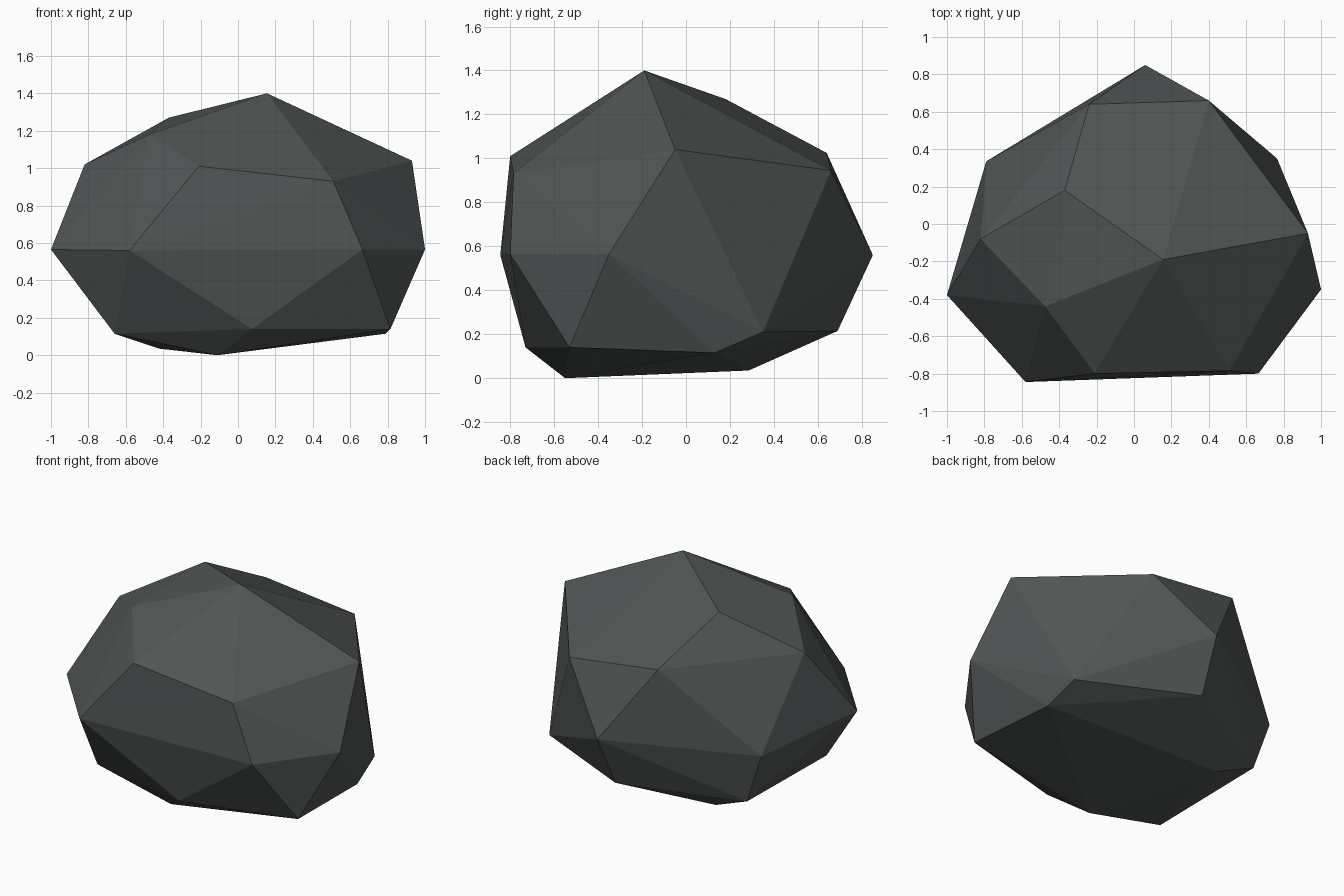
import bpy, bmesh

# Corners of the faceted boulder, listed by height band
crown = [(0.155, -0.19, 1.40), (-0.37, 0.18, 1.27), (-0.475, -0.44, 1.18)]
shoulder = [(-0.82, -0.08, 1.02), (0.93, -0.05, 1.04), (-0.21, -0.80, 1.01),
            (0.51, -0.785, 0.93), (-0.24, 0.64, 1.025), (0.40, 0.66, 0.945)]
girth = [(1.0, -0.35, 0.565), (-1.0, -0.38, 0.565), (-0.58, -0.845, 0.56),
         (0.665, -0.80, 0.565), (0.06, 0.85, 0.56), (-0.79, 0.335, 0.477)]
skirt = [(0.075, -0.73, 0.14), (-0.66, -0.54, 0.115), (0.815, -0.53, 0.14),
         (0.79, 0.13, 0.115), (0.765, 0.35, 0.21), (0.04, 0.69, 0.215),
         (-0.675, 0.32, 0.14)]
base = [(-0.11, -0.55, 0.0), (-0.42, 0.285, 0.035)]

# Wrap the corners in a convex shell with flat facets
bm = bmesh.new()
for co in crown + shoulder + girth + skirt + base:
    bm.verts.new(co)
bmesh.ops.convex_hull(bm, input=bm.verts[:])
bmesh.ops.recalc_face_normals(bm, faces=bm.faces[:])
mesh = bpy.data.meshes.new("boulder")
bm.to_mesh(mesh)
bm.free()

# Dark grey stone
stone = bpy.data.materials.new("dark_stone")
stone.diffuse_color = (0.080, 0.092, 0.090, 1.0)
mesh.materials.append(stone)

boulder = bpy.data.objects.new("boulder", mesh)
bpy.context.collection.objects.link(boulder)
